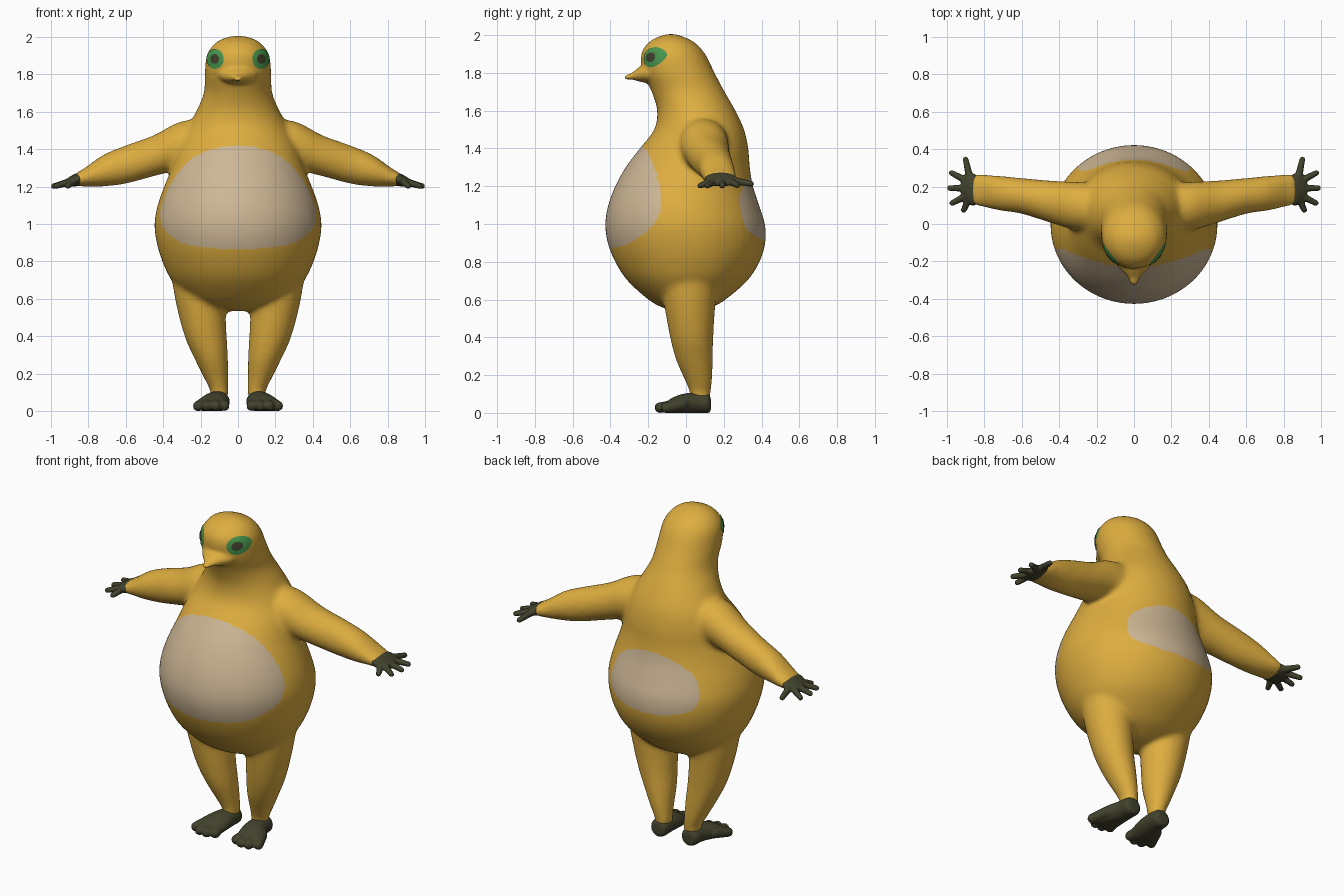
import bpy
import bmesh
from math import cos, sin, pi
from mathutils import Vector
from mathutils.bvhtree import BVHTree

cube = bpy.data.objects.get("Cube")
if cube:
    bpy.data.objects.remove(cube)


def material(name, colour):
    mat = bpy.data.materials.new(name)
    mat.use_nodes = True
    rgba = (*colour, 1.0)
    mat.diffuse_color = rgba
    mat.node_tree.nodes["Principled BSDF"].inputs["Base Color"].default_value = rgba
    return mat


GOLD = material("golden skin", (0.73, 0.42, 0.05))
CREAM = material("cream patch", (0.61, 0.47, 0.30))
OLIVE = material("dark olive", (0.055, 0.055, 0.027))
GREEN = material("eye green", (0.065, 0.31, 0.075))


def spline(rows, steps=5):
    """Catmull-Rom resampling of rows of numbers."""
    out = []
    for i in range(len(rows) - 1):
        quad = [rows[max(i - 1, 0)], rows[i], rows[i + 1], rows[min(i + 2, len(rows) - 1)]]
        for k in range(steps):
            t = k / steps
            out.append([b + 0.5 * t * (c - a + t * (2 * a - 5 * b + 4 * c - d + t * (3 * (b - c) + d - a)))
                        for a, b, c, d in zip(*quad)])
    out.append(rows[-1])
    return out


def loft(bm, rows, axis, side=1, segments=32):
    """Closed tube through elliptical rings (x, y, z, half width, half height) square to an axis."""
    u, v = {"X": ((0, 1, 0), (0, 0, 1)), "Y": ((1, 0, 0), (0, 0, 1)), "Z": ((1, 0, 0), (0, 1, 0))}[axis]
    rings = []
    for x, y, z, a, b in spline(rows):
        ring = []
        for k in range(segments):
            angle = 2 * pi * k / segments
            p = Vector((x, y, z)) + Vector(u) * a * cos(angle) + Vector(v) * b * sin(angle)
            ring.append(bm.verts.new((p.x * side, p.y, p.z)))
        rings.append(ring)
    faces = [bm.faces.new((r[k - 1], r[k], s[k], s[k - 1]))
             for r, s in zip(rings, rings[1:]) for k in range(segments)]
    faces += [bm.faces.new(rings[0]), bm.faces.new(rings[-1])]
    bmesh.ops.recalc_face_normals(bm, faces=faces)


def digit(bm, start, end, r0, r1, side):
    """Rounded finger or toe made of overlapping balls."""
    a, b = Vector(start), Vector(end)
    for k in range(13):
        t = k / 12
        p = a.lerp(b, t)
        ball = bmesh.ops.create_icosphere(bm, subdivisions=2, radius=r0 + (r1 - r0) * t)
        bmesh.ops.translate(bm, verts=ball["verts"], vec=(p.x * side, p.y, p.z))


def new_object(name, bm, *mats):
    mesh = bpy.data.meshes.new(name)
    bm.to_mesh(mesh)
    bm.free()
    obj = bpy.data.objects.new(name, mesh)
    bpy.context.collection.objects.link(obj)
    for mat in mats:
        mesh.materials.append(mat)
    for poly in mesh.polygons:
        poly.use_smooth = True
    return obj


def fuse(bm, voxel, rounds):
    """Melt overlapping parts into one soft surface and return it as a bmesh."""
    obj = new_object("blend", bm)
    remesh = obj.modifiers.new("Remesh", "REMESH")
    remesh.mode = "VOXEL"
    remesh.voxel_size = voxel
    soft = obj.modifiers.new("Smooth", "SMOOTH")
    soft.factor = 0.5
    soft.iterations = rounds
    graph = bpy.context.evaluated_depsgraph_get()
    mesh = bpy.data.meshes.new_from_object(obj.evaluated_get(graph))
    result = bmesh.new()
    result.from_mesh(mesh)
    bpy.data.objects.remove(obj)
    bpy.data.meshes.remove(mesh)
    return result


# Torso and head: height, front, back, half width
TORSO = [
    (0.535, -0.06, 0.08, 0.05), (0.56, -0.13, 0.14, 0.17), (0.6, -0.2, 0.21, 0.26),
    (0.7, -0.31, 0.325, 0.355), (0.8, -0.375, 0.39, 0.405), (0.9, -0.415, 0.42, 0.435),
    (1.0, -0.428, 0.418, 0.447), (1.1, -0.412, 0.387, 0.43), (1.2, -0.375, 0.355, 0.395),
    (1.3, -0.32, 0.338, 0.355), (1.4, -0.245, 0.33, 0.325), (1.5, -0.168, 0.308, 0.28),
    (1.6, -0.153, 0.262, 0.225), (1.7, -0.182, 0.205, 0.183), (1.8, -0.23, 0.152, 0.178),
    (1.9, -0.238, 0.102, 0.168), (1.96, -0.2, 0.048, 0.13), (1.99, -0.15, -0.01, 0.085),
    (2.006, -0.1, -0.06, 0.03)]
body = bmesh.new()
loft(body, [(0, (f + b) / 2, z, w, (b - f) / 2) for z, f, b, w in TORSO], "Z", segments=48)

# Arms and legs
ARM = [(0.12, 0.09, 1.43, 0.13, 0.13), (0.3, 0.095, 1.42, 0.13, 0.13), (0.45, 0.12, 1.365, 0.113, 0.11),
       (0.6, 0.15, 1.318, 0.096, 0.103), (0.72, 0.165, 1.285, 0.093, 0.085),
       (0.82, 0.18, 1.25, 0.087, 0.05), (0.87, 0.183, 1.236, 0.08, 0.035)]
LEG = [(0.21, 0.02, 0.75, 0.15, 0.16), (0.2, 0.02, 0.58, 0.133, 0.137), (0.173, 0.03, 0.4, 0.113, 0.115),
       (0.143, 0.045, 0.28, 0.09, 0.098), (0.118, 0.065, 0.18, 0.066, 0.075),
       (0.1, 0.075, 0.11, 0.05, 0.057), (0.1, 0.075, 0.07, 0.05, 0.057)]
for side in (1, -1):
    loft(body, ARM, "X", side)
    loft(body, LEG, "Z", side)
body = fuse(body, 0.012, 12)

# Beak, drooping a little at the tip
BEAK = [(0, -0.12, 1.81, 0.13, 0.07), (0, -0.2, 1.8, 0.105, 0.055), (0, -0.25, 1.792, 0.065, 0.037),
        (0, -0.285, 1.783, 0.034, 0.019), (0, -0.325, 1.775, 0.016, 0.011)]
loft(body, BEAK, "Y")
body = fuse(body, 0.01, 4)
surface = BVHTree.FromBMesh(body)


# Belly and back patches: edge depth against height
def edge(points, z):
    for (z0, y0), (z1, y1) in zip(points, points[1:]):
        if z0 <= z <= z1:
            return y0 + (y1 - y0) * (z - z0) / (z1 - z0)
    return None


BELLY = spline([(0.86, -0.43), (0.875, -0.37), (0.91, -0.28), (1.0, -0.17), (1.1, -0.132),
                (1.2, -0.14), (1.3, -0.168), (1.38, -0.205), (1.425, -0.235)])
BACK = spline([(0.905, 0.43), (0.93, 0.38), (0.98, 0.318), (1.1, 0.285), (1.18, 0.296), (1.26, 0.345)])
for face in body.faces:
    c = face.calc_center_median()
    if abs(c.x) < 0.44:
        front, back = edge(BELLY, c.z), edge(BACK, c.z)
        if (front is not None and c.y < front) or (back is not None and c.y > back):
            face.material_index = 1
new_object("body", body, GOLD, CREAM)


# Eyes: thin discs laid on the head
def eye_disc(name, side, x, z, rx, rz, lift, mat):
    bm = bmesh.new()
    disc = bmesh.ops.create_grid(bm, x_segments=10, y_segments=10, size=1)
    for v in disc["verts"]:
        a, b = v.co.x, v.co.y
        px = side * x + rx * a * (1 - b * b / 2) ** 0.5
        pz = z + rz * b * (1 - a * a / 2) ** 0.5
        hit, normal, _, _ = surface.ray_cast(Vector((px, -2, pz)), Vector((0, 1, 0)))
        v.co = hit + normal * lift if hit else Vector((px, -0.1, pz))
    bmesh.ops.recalc_face_normals(bm, faces=bm.faces)
    if sum(f.normal.y for f in bm.faces) > 0:
        bmesh.ops.reverse_faces(bm, faces=bm.faces)
    new_object(name, bm, mat)


FINGERS = [(0.9, 0.345, 1.213), (0.975, 0.273, 1.205), (0.985, 0.192, 1.203),
           (0.972, 0.112, 1.203), (0.91, 0.075, 1.203)]
PALM = [(0.845, 0.183, 1.24, 0.082, 0.036), (0.87, 0.185, 1.235, 0.086, 0.034),
        (0.9, 0.19, 1.226, 0.07, 0.027), (0.925, 0.19, 1.218, 0.045, 0.018)]
TOES = [(0.073, -0.12, 0.028), (0.118, -0.138, 0.028), (0.167, -0.135, 0.028), (0.213, -0.105, 0.027)]
FOOT = [(0.105, 0.132, 0.045, 0.03, 0.03), (0.105, 0.115, 0.05, 0.053, 0.052),
        (0.108, 0.05, 0.053, 0.062, 0.054), (0.122, -0.02, 0.048, 0.078, 0.052),
        (0.138, -0.08, 0.034, 0.088, 0.042), (0.143, -0.11, 0.026, 0.075, 0.026)]
for side, label in ((1, "left"), (-1, "right")):
    eye_disc(label + "_eye", side, 0.12, 1.882, 0.045, 0.052, 0.004, GREEN)
    eye_disc(label + "_pupil", side, 0.12, 1.882, 0.022, 0.025, 0.007, OLIVE)

    # Hand with five spread fingers
    hand = bmesh.new()
    loft(hand, PALM, "X", side)
    for tip in FINGERS:
        digit(hand, (0.88, 0.19 + (tip[1] - 0.19) * 0.4, 1.23), tip, 0.022, 0.016, side)
    new_object(label + "_hand", fuse(hand, 0.006, 3), OLIVE)

    # Foot with four toes and a flat sole
    foot = bmesh.new()
    loft(foot, FOOT, "Y", side)
    for tip in TOES:
        digit(foot, (0.12 + (tip[0] - 0.12) * 0.6, -0.02, 0.045), tip, 0.034, 0.029, side)
    foot = fuse(foot, 0.007, 3)
    for v in foot.verts:
        v.co.z = max(v.co.z, 0)
    new_object(label + "_foot", foot, OLIVE)
